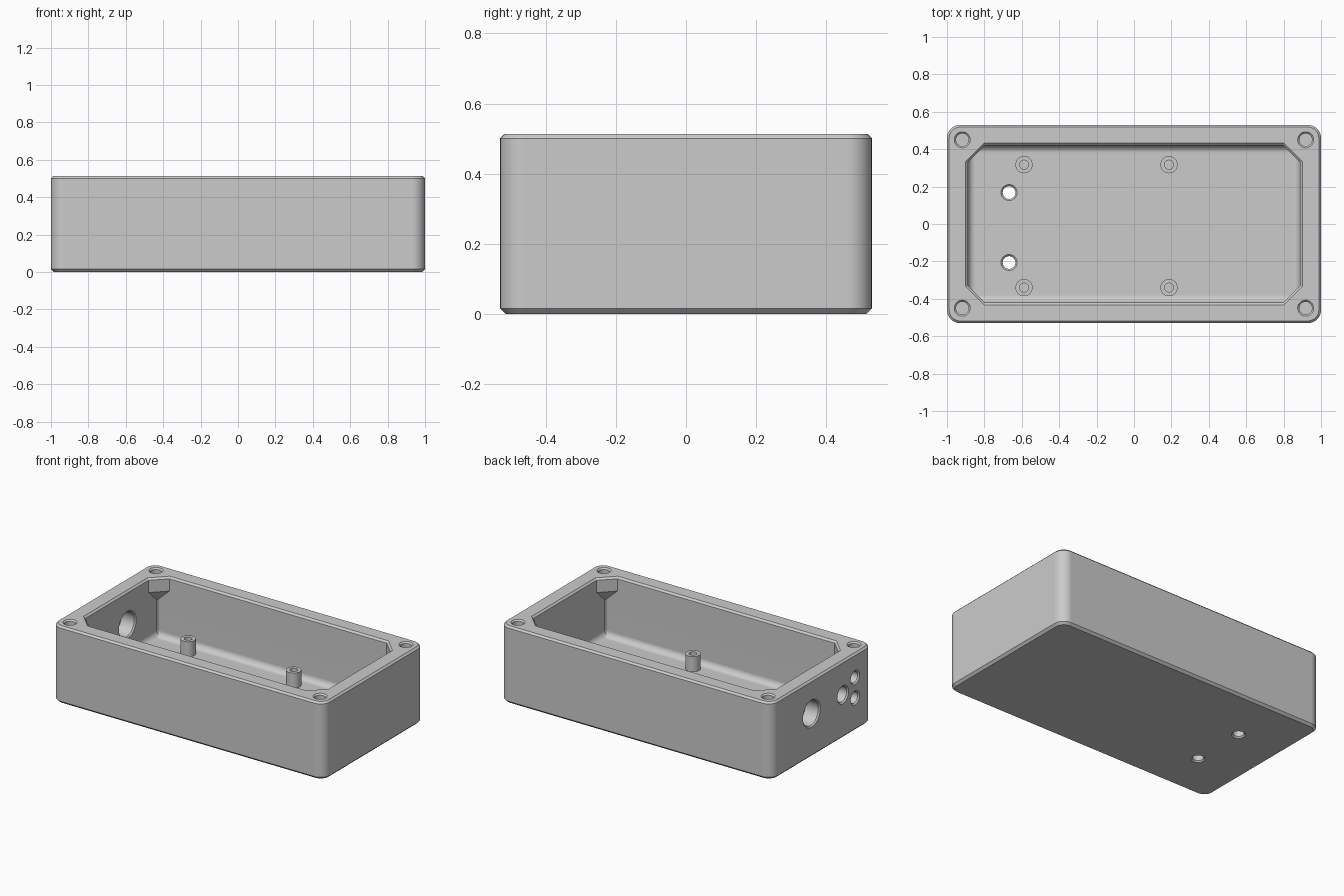
import bpy
import bmesh
from math import sin, cos, pi, radians
from mathutils import Matrix, Vector

if "Cube" in bpy.data.objects:
    bpy.data.objects.remove(bpy.data.objects["Cube"], do_unlink=True)

HX, HY, TOP = 1.0, 0.53, 0.513      # outer half sizes and height
CX, CY, FLOOR = 0.888, 0.42, 0.10   # cavity half sizes and floor level

grey = bpy.data.materials.new("plain grey")
grey.use_nodes = True
colour = (0.6, 0.6, 0.6, 1)
grey.diffuse_color = colour
grey.node_tree.nodes["Principled BSDF"].inputs["Base Color"].default_value = colour


def loft(name, rings, matrix=Matrix()):
    """Skin a stack of equal-length point rings and cap both ends."""
    bm = bmesh.new()
    rows = [[bm.verts.new(matrix @ Vector(p)) for p in ring] for ring in rings]
    n = len(rows[0])
    for a, b in zip(rows, rows[1:]):
        for i in range(n):
            j = (i + 1) % n
            bm.faces.new((a[i], a[j], b[j], b[i]))
    bm.faces.new(rows[0][::-1])
    bm.faces.new(rows[-1])
    bmesh.ops.recalc_face_normals(bm, faces=bm.faces)
    mesh = bpy.data.meshes.new(name)
    bm.to_mesh(mesh)
    bm.free()
    mesh.materials.append(grey)
    obj = bpy.data.objects.new(name, mesh)
    bpy.context.collection.objects.link(obj)
    return obj


def circle(r, z, n=32):
    return [(r * cos(2 * pi * i / n), r * sin(2 * pi * i / n), z) for i in range(n)]


def rounded(inset, z, r=0.07, seg=8):
    pts = []
    for k, (sx, sy) in enumerate([(1, 1), (-1, 1), (-1, -1), (1, -1)]):
        for i in range(seg + 1):
            a = (k + i / seg) * pi / 2
            pts.append((sx * (HX - r) + (r - inset) * cos(a),
                        sy * (HY - r) + (r - inset) * sin(a), z))
    return pts


def octagon(outset, cut, z):
    x, y = CX + outset, CY + outset
    return [(x, y - cut, z), (x - cut, y, z), (cut - x, y, z), (-x, y - cut, z),
            (-x, cut - y, z), (cut - x, -y, z), (x - cut, -y, z), (x, cut - y, z)]


def select(obj):
    bpy.ops.object.select_all(action='DESELECT')
    bpy.context.view_layer.objects.active = obj
    obj.select_set(True)


def carve(target, cutter):
    cutter.hide_render = True
    mod = target.modifiers.new("carve", 'BOOLEAN')
    mod.operation, mod.solver, mod.object = 'DIFFERENCE', 'EXACT', cutter
    select(target)
    bpy.ops.object.modifier_apply(modifier=mod.name)
    bpy.data.objects.remove(cutter, do_unlink=True)


def drill(target, place, r, depth, through=False, turn=Matrix(), ch=0.009):
    """Countersunk hole going down local -z from its mouth."""
    e = 0.01
    rings = [circle(r + ch + e, e), circle(r, -ch)]
    if through:
        rings += [circle(r, ch - depth), circle(r + ch + e, -depth - e)]
    else:
        rings.append(circle(r, -depth))
    carve(target, loft("hole_cutter", rings, Matrix.Translation(place) @ turn))


def finish(obj):
    select(obj)
    bpy.ops.object.shade_smooth_by_angle(angle=radians(30))
    mod = obj.modifiers.new("even shading", 'WEIGHTED_NORMAL')
    mod.keep_sharp = True


# Outer shell with chamfered top and bottom edges
body = loft("box_body", [rounded(0.015, 0), rounded(0, 0.015),
                         rounded(0, TOP - 0.012), rounded(0.012, TOP)])

# Cavity: filleted floor, corner screw bosses tapering into the walls, bevelled rim
fillet, steps = 0.04, 5
rings = []
for i in range(steps + 1):
    a = i / steps * pi / 2
    rings.append(octagon(-fillet * (1 - sin(a)), 0.005, FLOOR + fillet * (1 - cos(a))))
rings += [octagon(0, 0.005, 0.34), octagon(0, 0.09, 0.42), octagon(0, 0.09, TOP - 0.012)]
rings.append(octagon(0.032, 0.109, TOP + 0.02))
carve(body, loft("cavity_cutter", rings))

# Lid screw holes in the four corners
for sx in (-1, 1):
    for sy in (-1, 1):
        drill(body, (sx * 0.918, sy * 0.45, TOP), 0.034, 0.09)

# Mounting holes through the floor
for y in (0.168, -0.206):
    drill(body, (-0.668, y, FLOOR), 0.034, FLOOR, through=True)

# Connector holes through the end wall
sideways = Matrix.Rotation(-pi / 2, 4, 'Y')
for y, z, r in [(0.11, 0.29, 0.082), (-0.218, 0.29, 0.051),
                (-0.346, 0.355, 0.038), (-0.346, 0.22, 0.038)]:
    drill(body, (-HX, y, z), r, HX - CX, through=True, turn=sideways)
finish(body)

# Board standoffs with blind screw holes
for x in (-0.588, 0.187):
    for y in (0.317, -0.34):
        name = ("right" if x < 0 else "left") + ("_back" if y > 0 else "_front")
        post = loft(name + "_standoff",
                    [circle(0.046, FLOOR - 0.01), circle(0.046, 0.2),
                     circle(0.024, 0.2), circle(0.024, FLOOR + 0.005)],
                    Matrix.Translation((x, y, 0)))
        finish(post)
